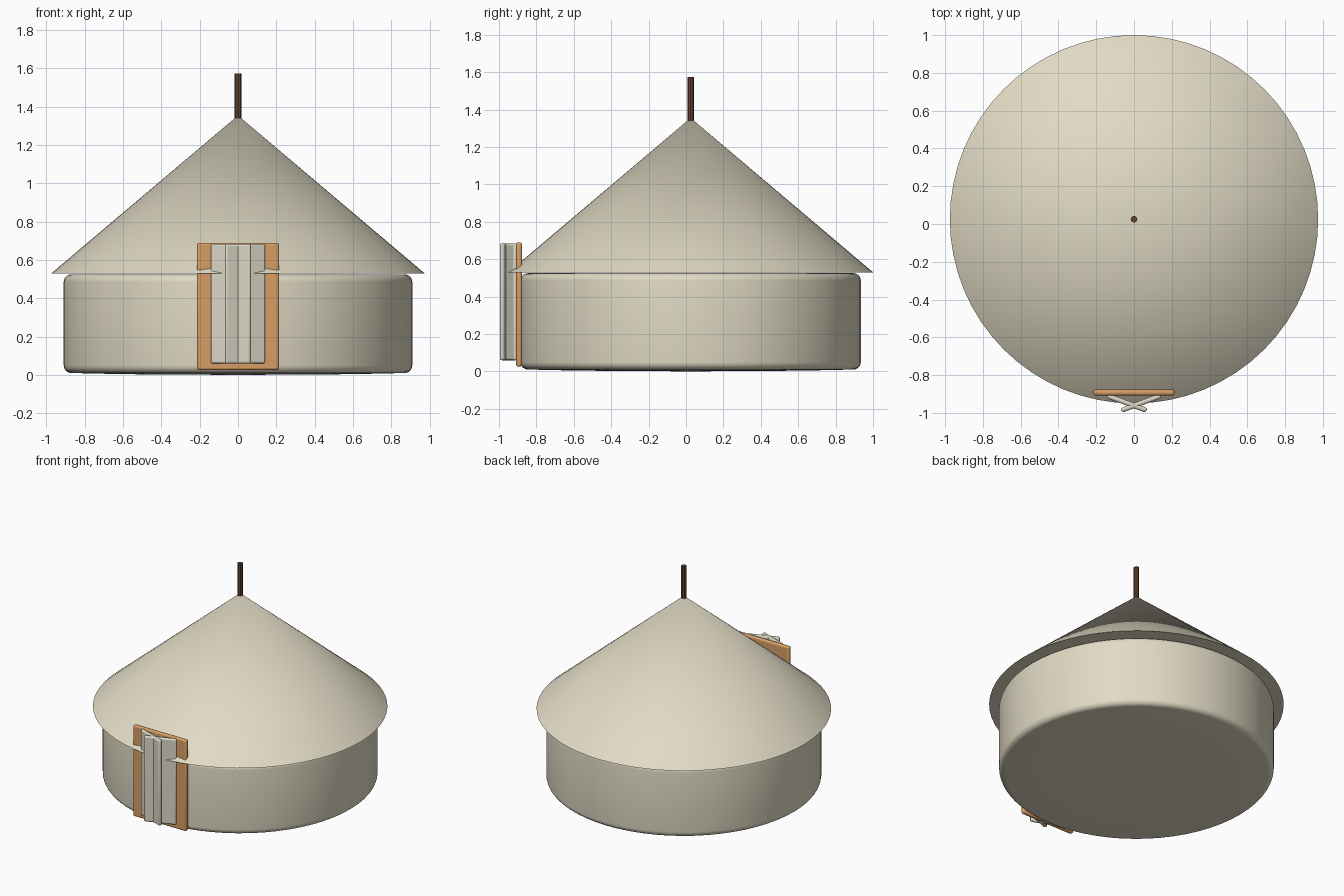
import bpy, math

if "Cube" in bpy.data.objects:
    bpy.data.objects.remove(bpy.data.objects["Cube"])

CY = 0.025  # the tent axis sits slightly behind the centre


def material(name, rgb):
    m = bpy.data.materials.new(name)
    m.diffuse_color = (*rgb, 1)
    m.use_nodes = True
    m.node_tree.nodes["Principled BSDF"].inputs["Base Color"].default_value = m.diffuse_color
    return m


canvas = material("cream canvas", (0.75, 0.70, 0.55))
flap_cloth = material("pale flap cloth", (0.70, 0.68, 0.56))
orange_wood = material("orange wood", (0.68, 0.34, 0.13))
dark_wood = material("dark brown wood", (0.13, 0.06, 0.03))


def finish(obj, name, mat, angle=35):
    obj.name = name
    obj.data.materials.append(mat)
    bpy.ops.object.shade_smooth_by_angle(angle=math.radians(angle))
    return obj


def lathe(name, profile, mat, sides=64):
    """Spin an (r, z) profile around the tent axis; r = 0 makes a tip."""
    verts, rings = [], []
    for r, z in profile:
        n = 1 if r == 0 else sides
        rings.append([len(verts) + i for i in range(n)])
        for i in range(n):
            a = 2 * math.pi * i / sides
            verts.append((r * math.cos(a), CY + r * math.sin(a), z))
    faces = []
    for lo, hi in zip(rings, rings[1:]):
        for i in range(sides):
            j = (i + 1) % sides
            quad = [lo[i % len(lo)], lo[j % len(lo)], hi[j % len(hi)], hi[i % len(hi)]]
            faces.append(list(dict.fromkeys(quad)))
    mesh = bpy.data.meshes.new(name)
    mesh.from_pydata(verts, [], faces)
    obj = bpy.data.objects.new(name, mesh)
    bpy.context.collection.objects.link(obj)
    bpy.ops.object.select_all(action='DESELECT')
    obj.select_set(True)
    bpy.context.view_layer.objects.active = obj
    return finish(obj, name, mat)


def slab(name, loc, size, mat, bevel, turn=0):
    bpy.ops.mesh.primitive_cube_add(size=1, location=loc)
    obj = bpy.context.object
    obj.scale = size
    bpy.ops.object.transform_apply(location=False, rotation=False, scale=True)
    obj.rotation_euler.z = math.radians(turn)
    mod = obj.modifiers.new("rounded edges", 'BEVEL')
    mod.width, mod.segments = bevel, 3
    return finish(obj, name, mat)


# Round wall with softened rims and a very slightly bowed floor
R, B = 0.91, 0.04
arc = [math.radians(15 * i) for i in range(7)]
wall = [(0, 0.0), (0.6, 0.004)]
wall += [(R - B + B * math.sin(a), 0.01 + B - B * math.cos(a)) for a in arc]
wall += [(R - B + B * math.cos(a), 0.525 - B + B * math.sin(a)) for a in arc]
wall += [(0, 0.525)]
lathe("round_wall", wall, canvas)

# Conical roof with overhanging eaves
lathe("cone_roof", [(0, 0.53), (0.975, 0.53), (0, 1.355)], canvas)

# Centre pole poking out of the peak
bpy.ops.mesh.primitive_cylinder_add(vertices=8, radius=0.018, depth=0.275,
                                    location=(0, CY, 1.4375))
finish(bpy.context.object, "centre_pole", dark_wood)

# Door board and the two crossed flaps in front of it
slab("door_board", (0, -0.8925, 0.3575), (0.43, 0.031, 0.665), orange_wood, 0.012)
for side, label in ((-1, "left"), (1, "right")):
    slab(label + "_door_flap", (0.037 * side, -0.948, 0.372),
         (0.222, 0.026, 0.625), flap_cloth, 0.011, 20.5 * side)
